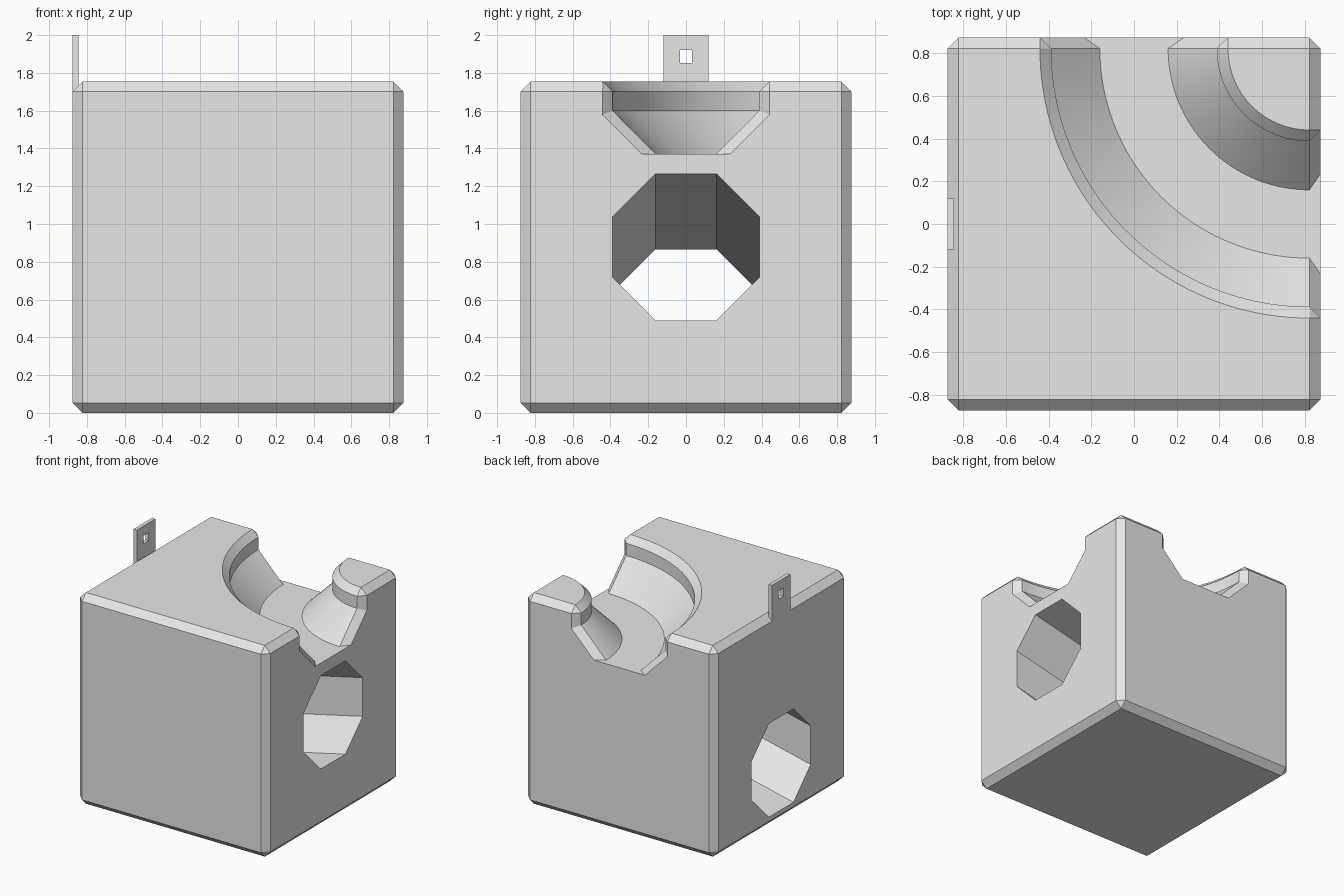
import bpy, bmesh
from math import sin, cos, pi

if "Cube" in bpy.data.objects:
    bpy.data.objects.remove(bpy.data.objects["Cube"])

HALF, BEV, TOP = 0.875, 0.053, 1.755
INNER = HALF - BEV          # where the edge chamfers begin

grey = bpy.data.materials.new("plain grey")
grey.use_nodes = True
colour = (0.8, 0.8, 0.8, 1)
grey.diffuse_color = colour
grey.node_tree.nodes["Principled BSDF"].inputs["Base Color"].default_value = colour


def finish(name, bm):
    """Turn a bmesh into a grey object."""
    bmesh.ops.recalc_face_normals(bm, faces=bm.faces)
    mesh = bpy.data.meshes.new(name)
    bm.to_mesh(mesh)
    bm.free()
    mesh.materials.append(grey)
    ob = bpy.data.objects.new(name, mesh)
    bpy.context.collection.objects.link(ob)
    return ob


def box(name, lo, hi, bevel=0):
    bm = bmesh.new()
    bmesh.ops.create_cube(bm, size=1)
    for v in bm.verts:
        v.co = [(a + b) / 2 + c * (b - a) for a, b, c in zip(lo, hi, v.co)]
    if bevel:
        bmesh.ops.bevel(bm, geom=bm.edges[:], offset=bevel, segments=1,
                        affect='EDGES', profile=0.5)
    return finish(name, bm)


def loft(name, rings):
    """Skin a list of closed rings and cap both ends."""
    bm = bmesh.new()
    loops = [[bm.verts.new(p) for p in ring] for ring in rings]
    for a, b in zip(loops, loops[1:]):
        for i in range(len(a)):
            j = (i + 1) % len(a)
            bm.faces.new((a[i], a[j], b[j], b[i]))
    bm.faces.new(loops[0])
    bm.faces.new(loops[-1])
    return finish(name, bm)


def cut(target, cutter):
    cutter.hide_render = True
    mod = target.modifiers.new("cut", 'BOOLEAN')
    mod.operation = 'DIFFERENCE'
    mod.solver = 'EXACT'
    mod.object = cutter
    bpy.context.view_layer.objects.active = target
    bpy.ops.object.modifier_apply(modifier=mod.name)
    bpy.data.objects.remove(cutter)


def mirrored(half):
    """Mirror a half profile into a closed one."""
    return half + [(-u, z) for u, z in reversed(half)]


# Chamfered block
block = box("block", (-HALF, -HALF, 0), (HALF, HALF, TOP), BEV)

# Quarter-turn trough, flared at both mouths and along its rim
trough = mirrored([(0.16, 1.37), (0.388, 1.6), (0.388, TOP - BEV),
                   (0.388 + 2 * BEV, TOP + BEV)])
mouth = mirrored([(0.235, 1.37), (0.388 + BEV, 1.578), (0.388 + BEV, TOP - BEV),
                  (0.388 + 2 * BEV, TOP + 0.001)])
rings = [[(-u, y, z) for u, z in mouth] for y in (HALF + 0.06, HALF)]
STEPS = 40
for k in range(STEPS + 1):
    a = pi / 2 * k / STEPS
    rings.append([(INNER - (INNER + u) * cos(a), INNER - (INNER + u) * sin(a), z)
                  for u, z in trough])
rings += [[(x, -u, z) for u, z in mouth] for x in (HALF, HALF + 0.06)]
cut(block, loft("trough_cutter", rings))

# Octagonal tunnel sloping down towards -x
R = 0.388 / cos(pi / 8)
tunnel = [[(x, R * cos(a), 0.678 + 0.2286 * x + R * sin(a))
           for a in [pi / 8 + pi / 4 * i for i in range(8)]] for x in (-1, 1)]
cut(block, loft("tunnel_cutter", tunnel))

# Upright tag with a square hole
tag = box("tag", (-HALF, -0.12, 1.69), (-0.844, 0.12, 2))
cut(tag, box("tag_hole_cutter", (-1, -0.033, 1.853), (-0.7, 0.033, 1.92)))

# Smooth curved walls, keep chamfers crisp
for ob in (block, tag):
    bpy.ops.object.select_all(action='DESELECT')
    ob.select_set(True)
    bpy.context.view_layer.objects.active = ob
    bpy.ops.object.shade_smooth_by_angle(angle=pi / 7)
